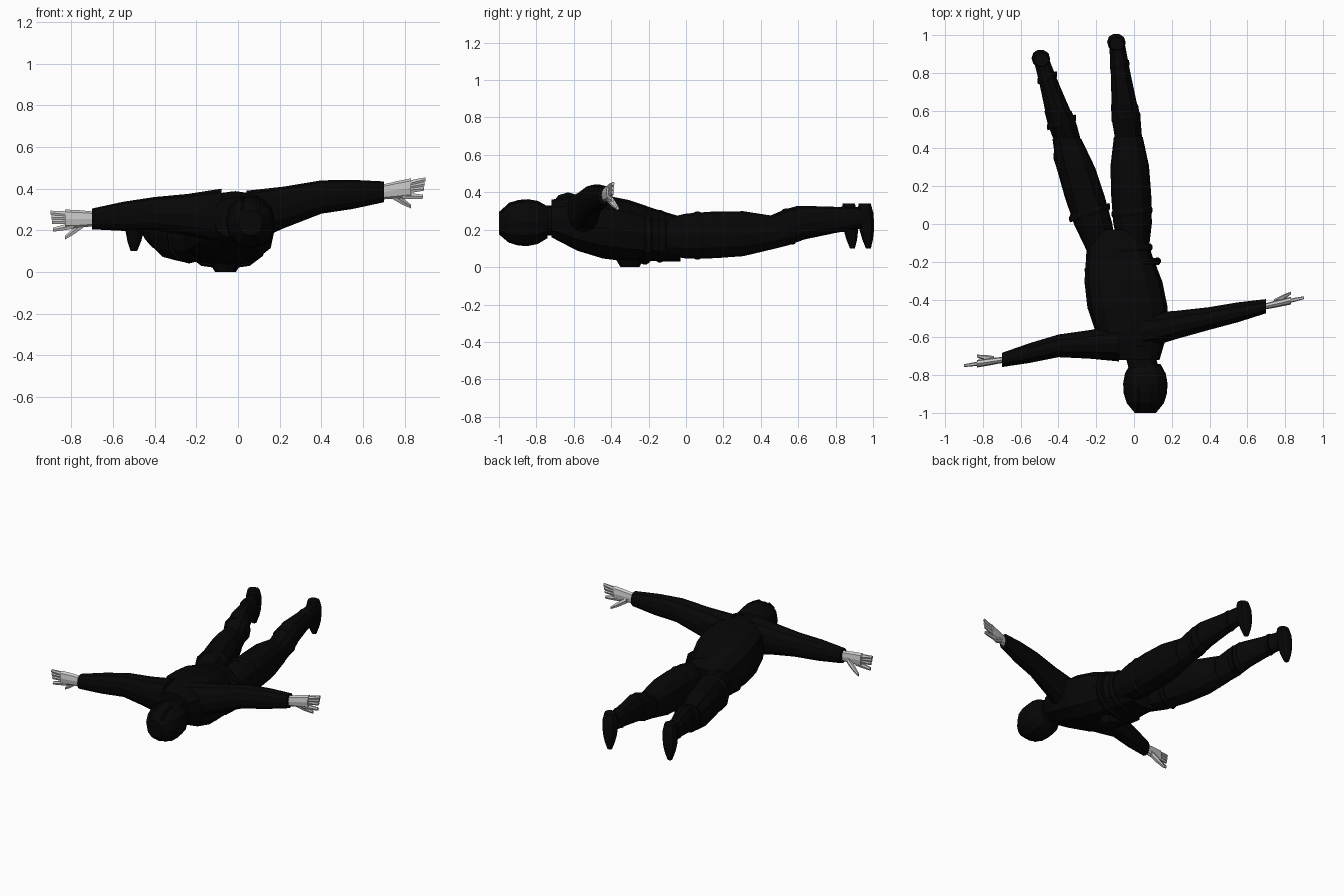
import bpy, math
from mathutils import Vector

if "Cube" in bpy.data.objects:
    bpy.data.objects.remove(bpy.data.objects["Cube"], do_unlink=True)


def make_material(name, value):
    material = bpy.data.materials.new(name)
    material.use_nodes = True
    colour = (value, value, value, 1)
    material.diffuse_color = colour
    shader = material.node_tree.nodes["Principled BSDF"]
    shader.inputs["Base Color"].default_value = colour
    return material


black = make_material("black cloth", .002)
skin = make_material("pale grey skin", .6)
X_AXIS, Y_AXIS, Z_AXIS = range(3)


def limb(name, axis, start, end, profile, flat=1, sides=12, material=black, power=.9):
    """Faceted tube from start to end; profile gives the evenly spaced radii,
    flat scales the radius in the first direction across the axis, and a
    lower power makes the cross-section more square."""
    start, end = Vector(start), Vector(end)
    across, upright = [i for i in range(3) if i != axis]

    def squared(value):
        return math.copysign(abs(value) ** power, value)

    verts, faces = [], []
    for step, radius in enumerate(profile):
        centre = start.lerp(end, step / (len(profile) - 1))
        for side in range(sides):
            angle = math.tau * side / sides
            point = centre.copy()
            point[across] += radius * flat * squared(math.cos(angle))
            point[upright] += radius * squared(math.sin(angle))
            verts.append(point)
    for first in range(0, len(verts) - sides, sides):
        for side in range(sides):
            a, b = first + side, first + (side + 1) % sides
            faces.append((a, b, b + sides, a + sides))
    faces.append(tuple(reversed(range(sides))))
    faces.append(tuple(range(len(verts) - sides, len(verts))))

    # Keep the faces pointing outward whichever way the tube runs
    forward = end[axis] > start[axis]
    if forward == (axis == Y_AXIS):
        faces = [tuple(reversed(face)) for face in faces]

    mesh = bpy.data.meshes.new(name)
    mesh.from_pydata(verts, [], faces)
    mesh.materials.append(material)
    obj = bpy.data.objects.new(name, mesh)
    bpy.context.collection.objects.link(obj)
    return obj


def strap(name, centre, radius, flat, slant, power=.9):
    """Raised band around a part lying along y, sheared by slant."""
    centre = Vector(centre)
    half_width = Vector((0, .02, 0))
    edge = radius * .95
    obj = limb(name, Y_AXIS, centre - half_width, centre + half_width,
               (edge, radius, radius, edge), flat, power=power)
    for vert in obj.data.vertices:
        vert.co.y += slant * (vert.co.x - centre.x)


# Head and neck, with seams over the hood
limb("hooded_head", Y_AXIS, (.06, -1, .235), (.06, -.74, .24),
     (.06, .105, .122, .125, .115, .085), flat=.94)
limb("neck", Y_AXIS, (.06, -.8, .25), (.02, -.64, .25), (.08, .08, .13))
for label, x in (("right", .02), ("left", .1)):
    limb(f"{label}_hood_seam", X_AXIS, (x - .01, -.88, .24), (x + .01, -.88, .24),
         (.115, .12, .115))

# Torso, jacket hem and chest pouch
limb("jacket_and_hips", Y_AXIS, (.01, -.72, .26), (-.1, -.03, .15),
     (.1, .15, .17, .165, .14, .12), flat=1.25, power=.75)
strap("jacket_hem", (-.06, -.22, .165), .152, 1.33, slant=.12, power=.8)
strap("belt", (-.07, -.14, .165), .14, 1.2, slant=.1, power=.8)
limb("chest_pouch", Z_AXIS, (-.06, -.3, 0), (-.06, -.3, .05), (.05, .08), sides=8)


# Sleeves, each bent slightly at the elbow
def sleeve(side, shoulder, elbow, wrist):
    limb(f"{side}_upper_sleeve", X_AXIS, shoulder, elbow, (.13, .1, .08), flat=.75)
    limb(f"{side}_lower_sleeve", X_AXIS, elbow, wrist, (.08, .07, .05), flat=.75)


# Bare hands: thin upright palm, three closed fingers, a parted one and a thumb
def hand(side, wrist, reach):
    wrist, reach = Vector(wrist), Vector(reach)

    def at(along, forward, height):
        return wrist + reach * along + Vector((0, forward, height))

    limb(f"{side}_palm", X_AXIS, wrist, at(.65, 0, 0), (.036, .042, .045),
         flat=.45, sides=8, material=skin)
    for finger, height in enumerate((.026, .007, -.012, -.045)):
        limb(f"{side}_finger_{finger}", X_AXIS, at(.45, 0, height * .7),
             at(1 - finger * .02, 0, height * 1.15), (.018, .015, .011),
             flat=.7, sides=6, material=skin)
    limb(f"{side}_thumb", X_AXIS, at(.2, .01, -.02), at(.65, .04, -.09),
         (.022, .02, .01), flat=.75, sides=6, material=skin)


right_wrist, left_wrist = (-.7, -.72, .255), (.7, -.435, .385)
sleeve("right", (-.08, -.63, .27), (-.4, -.645, .28), right_wrist)
sleeve("left", (.04, -.57, .26), (.4, -.5, .36), left_wrist)
hand("right", right_wrist, (-.2, -.03, 0))
hand("left", left_wrist, (.2, .045, .03))


# Trouser leg with straps, and a boot with its toe hanging down
def leg(side, hip, knee, ankle, slant):
    hip, knee, ankle = Vector(hip), Vector(knee), Vector(ankle)
    calf = knee.lerp(ankle, .35) + Vector((0, 0, .025))
    limb(f"{side}_thigh", Y_AXIS, hip, knee, (.09, .12, .125, .12, .09), flat=.85)
    limb(f"{side}_calf", Y_AXIS, knee, calf, (.09, .095, .09), flat=.8)
    limb(f"{side}_shin", Y_AXIS, calf, ankle, (.09, .07, .055), flat=.75)
    strap(f"{side}_thigh_strap", hip.lerp(knee, .35), .128, .85, slant)
    strap(f"{side}_knee_fold", knee.lerp(calf, .6), .097, .8, slant)
    strap(f"{side}_boot_cuff", calf.lerp(ankle, .65), .069, .75, slant)
    heel = ankle + Vector((0, 0, .075))
    toe = ankle + Vector((-.01, .02, -.165))
    limb(f"{side}_boot", Z_AXIS, heel, toe, (.034, .044, .044, .04, .03, .014),
         flat=1.1, sides=10)


leg("right", (-.17, -.15, .16), (-.355, .45, .185), (-.49, .87, .265), slant=.3)
leg("left", (0, -.15, .16), (-.03, .46, .185), (-.09, .955, .265), slant=.1)

# Bulging pad on the outside of the right knee
limb("right_knee_pad", Y_AXIS, (-.375, .28, .17), (-.375, .42, .17),
     (.04, .07, .06), flat=.75, sides=8)
